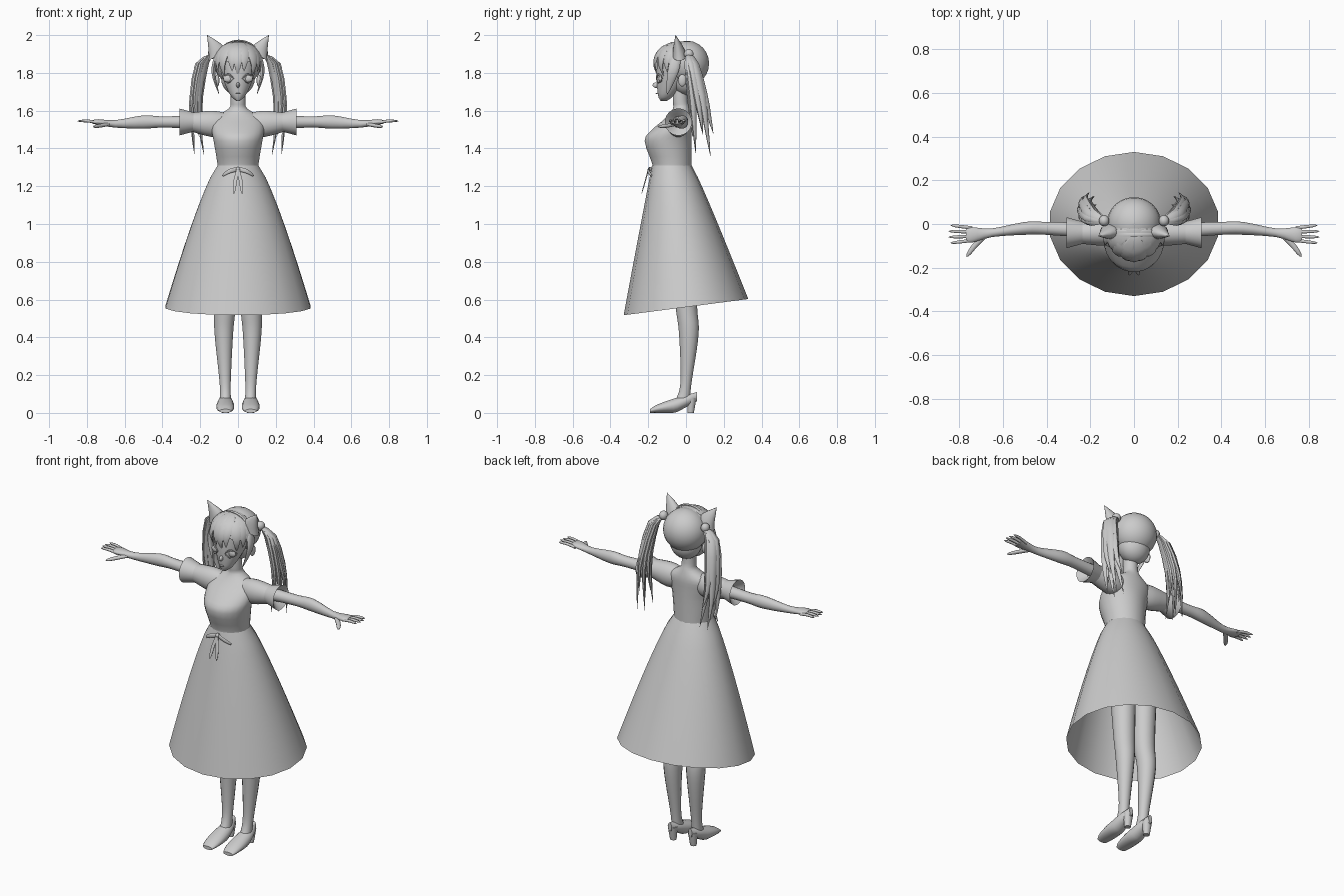
import bpy
import bmesh
from math import sin, cos, pi, radians
from mathutils import Vector

cube = bpy.data.objects.get("Cube")
if cube:
    bpy.data.objects.remove(cube, do_unlink=True)

grey = bpy.data.materials.new("plain grey")
grey.use_nodes = True
tone = (.6, .6, .6, 1)
grey.diffuse_color = tone
grey.node_tree.nodes["Principled BSDF"].inputs["Base Color"].default_value = tone

X, Y, Z = Vector((1, 0, 0)), Vector((0, 1, 0)), Vector((0, 0, 1))


def fractions(count):
    return [i / count for i in range(count + 1)]


def smooth_rows(rows, steps):
    """Catmull-Rom interpolation between rows of numbers."""
    padded = [rows[0], *rows, rows[-1]]
    result = []
    for before, start, end, after in zip(padded, padded[1:], padded[2:], padded[3:]):
        for t in fractions(steps)[:-1]:
            result.append([q + t / 2 * (r - p + t * (2 * p - 5 * q + 4 * r - s + t * (3 * (q - r) + s - p)))
                           for p, q, r, s in zip(before, start, end, after)])
    return result + [rows[-1]]


def tube(name, rows, along_u, along_v, sides=16, steps=3, caps=True, mirror=False, hem_slope=0):
    """Loft ellipses; each row is x, y, z, radius along u, radius along v."""
    rows = smooth_rows(rows, steps)
    bm = bmesh.new()
    rings = []
    for share, (x, y, z, radius_u, radius_v) in zip(fractions(len(rows) - 1), rows):
        ring = []
        for i in range(sides):
            angle = 2 * pi * (i + .5) / sides
            point = Vector((x, y, z)) + along_u * radius_u * cos(angle) + along_v * radius_v * sin(angle)
            point.z += hem_slope * point.y * share
            ring.append(bm.verts.new(point))
        rings.append(ring)
    for lower, upper in zip(rings, rings[1:]):
        for i in range(sides):
            bm.faces.new((lower[i - 1], lower[i], upper[i], upper[i - 1]))
    if caps:
        bm.faces.new(rings[0])
        bm.faces.new(rings[-1])
    bmesh.ops.recalc_face_normals(bm, faces=bm.faces)
    mesh = bpy.data.meshes.new(name)
    bm.to_mesh(mesh)
    bm.free()
    mesh.materials.append(grey)
    obj = bpy.data.objects.new(name, mesh)
    bpy.context.collection.objects.link(obj)
    bpy.ops.object.select_all(action='DESELECT')
    bpy.context.view_layer.objects.active = obj
    obj.select_set(True)
    bpy.ops.object.shade_smooth_by_angle(angle=radians(50))
    if mirror:
        obj.modifiers.new("Mirror", 'MIRROR')


def upright(z, half_width, front, back):
    """Row for a level section given by its front and back limits."""
    return 0, (front + back) / 2, z, half_width, (back - front) / 2


def ellipsoid(name, centre, radii, mirror=False, sides=24, span=.99):
    """Ellipsoid built from the top down; a smaller span leaves only a dome."""
    x, y, z = centre
    width, depth, height = radii
    rows = [(x, y, z + height * cos(angle), width * sin(angle), depth * sin(angle))
            for angle in [pi * (.01 + (span - .01) * t) for t in fractions(12)]]
    tube(name, rows, X, Y, sides, steps=1, mirror=mirror)


def taper(name, points, radius_u, radius_v, along_u, along_v, shape, sides=10, mirror=True):
    """Tube through a few points whose thickness follows a shape rule."""
    rows = []
    for t, point in zip(fractions(8), smooth_rows(points, 8 // (len(points) - 1))):
        rows.append((*point, radius_u * shape(t), radius_v * shape(t)))
    tube(name, rows, along_u, along_v, sides, steps=1, mirror=mirror)


def leaf(t):
    return .02 + max(0, sin(pi * (.1 + .9 * t ** .8)))


def rounded(t):
    return .1 + .9 * (1 - t ** 6)


# Bodice with neck
bodice = [upright(*row) for row in [
    (1.28, .11, -.18, .03), (1.32, .11, -.18, .03), (1.44, .13, -.22, .03), (1.5, .14, -.18, .03),
    (1.56, .13, -.11, .03), (1.61, .05, -.07, .02), (1.65, .04, -.07, .01), (1.74, .04, -.07, .01)]]
tube("bodice_and_neck", bodice, X, Y, sides=24)

# Open skirt with a sloping hem
skirt = [upright(1.31 - .75 * t, .11 + .28 * t ** .8, -.18 - .15 * t, .03 + .3 * t ** .9)
         for t in fractions(12)]
tube("skirt", skirt, X, Y, sides=18, steps=1, caps=False, hem_slope=.13)

# Waist bow: a knot, two flat loops and two tails
ellipsoid("bow_knot", (0, -.19, 1.29), (.013, .012, .012), sides=10)
taper("bow_loop", [(0, -.19, 1.29), (.045, -.2, 1.28), (.085, -.18, 1.255)],
      .004, .012, Y, Z, rounded)
taper("bow_tail", [(0, -.2, 1.285), (.014, -.215, 1.23), (.022, -.235, 1.16)],
      .01, .003, X, Y, rounded)

# Puffed sleeves with a flared, hollow cuff
tube("sleeve", [(.07, -.04, 1.53, .05, .06), (.14, -.04, 1.53, .06, .07),
                (.25, -.04, 1.54, .05, .05)], Y, Z, sides=20, mirror=True)
flare = [(.23 + .08 * t, -.04, 1.54, .05 + .022 * t, .05 + .022 * t) for t in fractions(4)]
inside = [(.3 - .03 * t, -.04, 1.54, .06 - .03 * t, .06 - .03 * t) for t in fractions(2)]
tube("sleeve_ruffle", flare + inside, Y, Z, sides=20, steps=1, caps=False, mirror=True)

# Arms ending in flat palms
tube("arm", [(.2, -.03, 1.54, .036, .036), (.4, -.02, 1.54, .03, .03), (.5, -.02, 1.54, .03, .036),
             (.65, -.04, 1.53, .02, .02), (.74, -.05, 1.54, .036, .015), (.77, -.05, 1.54, .03, .01)],
     Y, Z, mirror=True)

# Fingers fan out from the palm, then the thumb
for n, finger in enumerate(("index", "middle", "ring", "little")):
    root = -.075 + .019 * n
    tip = root + .008 * (n - 1.5)
    reach = .855 - .01 * abs(n - 1.5)
    taper(finger + "_finger", [(.74, root, 1.535), (.79, (root + tip) / 2, 1.545), (reach, tip, 1.545)],
          .008, .008, Y, Z, rounded)
taper("thumb", [(.68, -.05, 1.53), (.73, -.1, 1.52), (.767, -.15, 1.515)], .013, .01,
      (X + Y).normalized(), Z, rounded)

# Legs with a calf bulge behind
tube("leg", [(.075, -.01, 1.05, .075, .085), (.07, 0, .6, .06, .06), (.075, .015, .42, .05, .053),
             (.068, 0, .16, .03, .03), (.066, -.02, .06, .03, .04)], X, Y, steps=6, mirror=True)

# Pumps: the sole rises towards the heel
shoe = []
for t in fractions(12):
    sole = .06 * max(0, t - .55) / .45
    top = .02 + .09 * t ** .7
    width = .012 + .036 * sin(pi * min(1, t + .05) ** .8) ** .5
    shoe.append((.067, -.19 + .247 * t, (sole + top) / 2, width, (top - sole) / 2))
tube("shoe", shoe, X, Z, steps=1, mirror=True)
tube("shoe_heel", [(.066, .03, .08, .028, .026), (.066, .025, 0, .018, .017)], X, Y, mirror=True)

# Face narrowing to the chin
face = [upright(1.652 + .23 * t, .01 + .105 * t ** .6, -.135 - .03 * t ** .4 + .015 * t ** 3, -.1 + .2 * t ** .8)
        for t in fractions(12)]
tube("face", face, X, Y, sides=28, steps=1)
ellipsoid("nose", (0, -.155, 1.735), (.01, .022, .015), sides=10)
ellipsoid("mouth", (0, -.155, 1.69), (.015, .007, .003), sides=10)
ellipsoid("ear", (.11, -.02, 1.76), (.012, .022, .032), mirror=True)

# Eyes with upper and lower lids
ellipsoid("eye", (.052, -.135, 1.77), (.026, .01, .02), mirror=True)
for lid, side, thickness in (("upper_lid", 1, .005), ("lower_lid", -1, .003)):
    taper(lid, [(.022, -.157, 1.77), (.052, -.147, 1.77 + .023 * side), (.085, -.122, 1.77)],
          thickness, thickness, Y, Z, leaf)

# Smooth hair over the back of the head, tucked in at the nape
ellipsoid("back_hair", (0, .005, 1.85), (.123, .118, .12), sides=28)
ellipsoid("nape_hair", (0, 0, 1.77), (.09, .08, .09))

# Fringe: a dome carrying pointed locks
crown = Vector((0, -.03, 1.845))
ellipsoid("fringe_dome", crown, (.124, .134, .122), sides=32, span=.46)


def on_fringe(azimuth, polar):
    a, p = radians(azimuth), radians(polar)
    return crown + Vector((.128 * sin(a) * sin(p), -.138 * cos(a) * sin(p), .124 * cos(p)))


for n in range(9):
    azimuth = 19 * (n - 4)
    end = 115 + 6 * (-1) ** n
    lean = 5 * cos(2 * n)
    angle = radians(azimuth)
    across, outward = Vector((cos(angle), sin(angle), 0)), Vector((sin(angle), -cos(angle), 0))
    taper("fringe_lock_" + str(n + 1),
          [on_fringe(azimuth + lean * t, 15 + (end - 15) * t) for t in fractions(4)],
          .03, .009, across, outward, leaf, mirror=False)
taper("side_lock", [(.115, -.05, 1.9), (.13, -.07, 1.8), (.1, -.1, 1.685)], .011, .03, X, Y, leaf)

# Pointed animal ears joined by a thin band
tube("animal_ear", [(.112, -.035, 1.89, .052, .035), (.12, -.04, 1.93, .042, .028),
                    (.163, -.055, 2, .001, .001)], Vector((.85, 0, -.5)), Y, mirror=True)
band = [(.127 * sin(angle), -.05, 1.85 + .122 * cos(angle), .009, .006)
        for angle in [pi * (t - .5) for t in fractions(12)]]
tube("hair_band", band, Y, (X + Z).normalized(), sides=8, steps=1)

# Twin tails: each a bundle of flat, tapering locks
ellipsoid("hair_tie", (.137, .015, 1.9), (.024, .026, .026), mirror=True, sides=12)
flat, wide = Vector((.8, .5, 0)), Vector((-.5, .8, 0))
for n in range(8):
    turn = 2 * pi * n / 8
    middle = Vector((.22 + .02 * cos(turn), .06 + .035 * sin(turn), 1.68))
    tip = Vector((.205 + .035 * cos(turn), .09 + .055 * sin(turn), 1.42 + .06 * cos(3 * n)))
    upper = Vector((middle.x - .03, middle.y / 2, 1.85))
    low = middle.lerp(tip, .5) + X * .01
    taper("twin_tail_lock_" + str(n + 1), [(.135, .015, 1.9), upper, middle, low, tip],
          .016, .025, flat, wide, leaf, sides=8)
